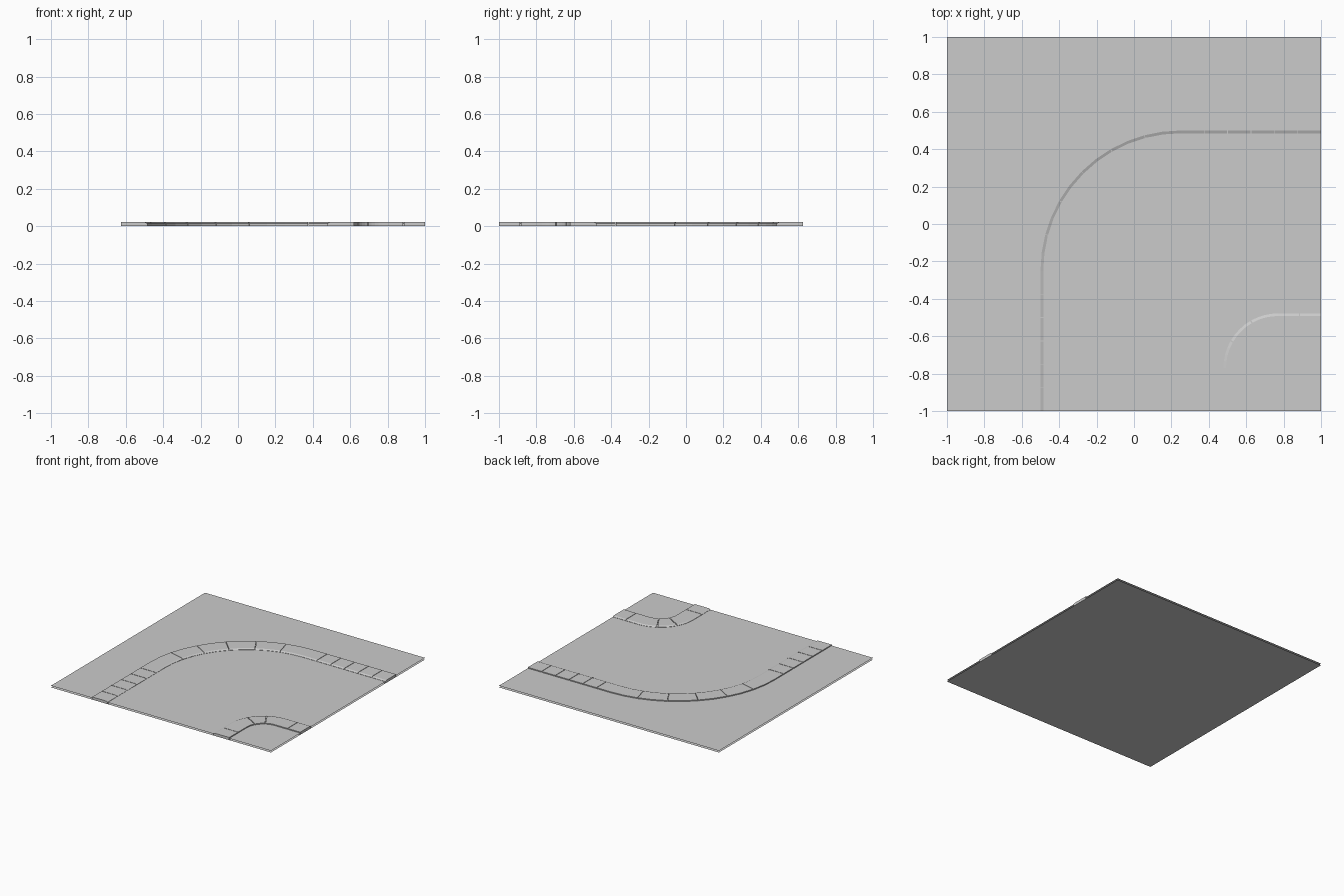
import bpy, bmesh, math

if "Cube" in bpy.data.objects:
    bpy.data.objects.remove(bpy.data.objects["Cube"])


def finish(name, bm):
    mesh = bpy.data.meshes.new(name)
    bm.to_mesh(mesh)
    bm.free()
    ob = bpy.data.objects.new(name, mesh)
    bpy.context.scene.collection.objects.link(ob)
    return ob


def sheet(name, z):
    bm = bmesh.new()
    bm.faces.new([bm.verts.new((x, y, z)) for x, y in ((-1, -1), (1, -1), (1, 1), (-1, 1))])
    return finish(name, bm)


def curb(name, c, straight, n_straight, n_arc, profile, sub):
    """Row of stones: straight run north, quarter bend, straight run east."""
    cx, cy = c
    gap = 0.002
    bm = bmesh.new()

    def stone(place, t0, t1, steps):
        rings = []
        for i in range(steps + 1):
            t = t0 + (t1 - t0) * i / steps
            rings.append([bm.verts.new((*place(t, r), z)) for r, z in profile])
        for a, b in zip(rings, rings[1:]):
            for j in range(len(profile) - 1):
                bm.faces.new((a[j], b[j], b[j + 1], a[j + 1]))
        bm.faces.new(rings[0])
        bm.faces.new(rings[-1][::-1])

    def north(t, r):
        return cx - r, cy - straight + t

    def bend(t, r):
        return cx - r * math.cos(t), cy + r * math.sin(t)

    def east(t, r):
        return cx + t, cy + r

    def row(place, length, n, g, steps):
        step = length / n
        for i in range(n):
            lo = i * step + (g if i else 0)
            hi = (i + 1) * step - (g if i < n - 1 else 0)
            stone(place, lo, hi, steps)

    row(north, straight, n_straight, gap, 1)
    row(bend, math.pi / 2, n_arc, gap / profile[1][0], sub)
    row(east, straight, n_straight, gap, 1)
    bmesh.ops.recalc_face_normals(bm, faces=bm.faces)
    return finish(name, bm)


# Tile: underside and road/grass surface, open at the sides
TOP, LIP, SURFACE = 0.022, 0.016, 0.014
base = sheet("tile_underside", 0)
bmesh_flip = bmesh.new()
bmesh_flip.from_mesh(base.data)
bmesh.ops.reverse_faces(bmesh_flip, faces=bmesh_flip.faces)
bmesh_flip.to_mesh(base.data)
bmesh_flip.free()
sheet("road_surface", SURFACE)

# Curb stones with a low lip on the road side
curb("outer_curb", (0.25, -0.25), 0.75, 6, 6,
     [(0.875, 0), (0.875, TOP), (0.75, TOP), (0.735, LIP), (0.735, 0)], 2)
curb("inner_curb", (0.77, -0.77), 0.23, 2, 3,
     [(0.15, 0), (0.15, TOP), (0.278, TOP), (0.292, LIP), (0.292, 0)], 4)
